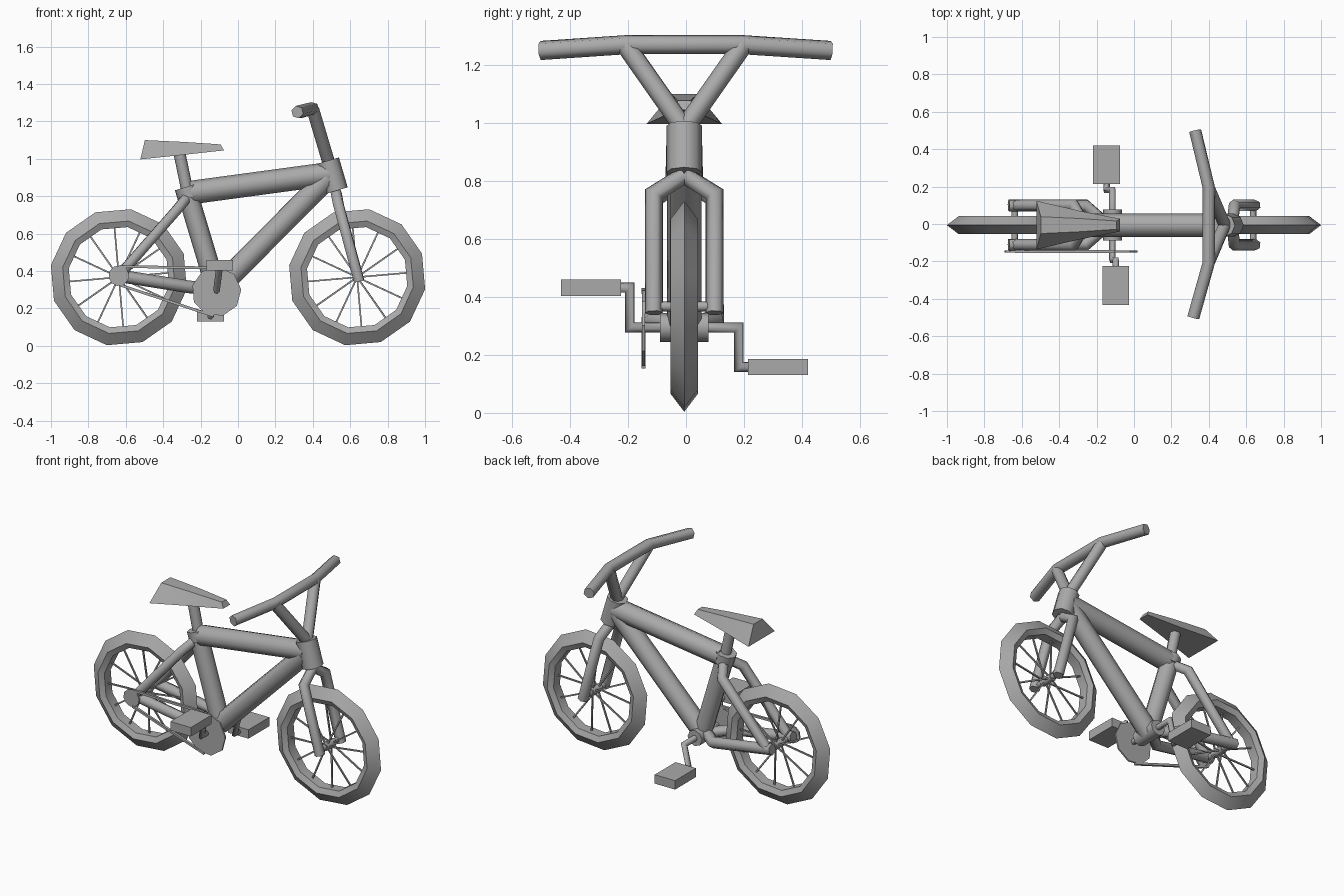
import bpy, bmesh, math
from mathutils import Vector

if "Cube" in bpy.data.objects:
    bpy.data.objects.remove(bpy.data.objects["Cube"])

GREY = bpy.data.materials.new("grey_paint")
GREY.diffuse_color = (0.4, 0.4, 0.4, 1)
GREY.use_nodes = True
GREY.node_tree.nodes["Principled BSDF"].inputs["Base Color"].default_value = GREY.diffuse_color
SHIFT = -0.006  # the bicycle's middle plane lies slightly off centre


def finish(name, bm, angle=None):
    bmesh.ops.recalc_face_normals(bm, faces=bm.faces)
    bmesh.ops.translate(bm, verts=bm.verts, vec=(0, SHIFT, 0))
    me = bpy.data.meshes.new(name)
    bm.to_mesh(me)
    bm.free()
    me.materials.append(GREY)
    ob = bpy.data.objects.new(name, me)
    bpy.context.collection.objects.link(ob)
    if angle:
        bpy.ops.object.select_all(action='DESELECT')
        ob.select_set(True)
        bpy.context.view_layer.objects.active = ob
        bpy.ops.object.shade_smooth_by_angle(angle=math.radians(angle))
    return ob


def add_tube(bm, path, r, sides=8):
    """Sweep a polygon along a path with mitred corners."""
    pts = [Vector(p) for p in path]
    dirs = [(b - a).normalized() for a, b in zip(pts, pts[1:])]
    u = dirs[0].orthogonal().normalized()
    v = dirs[0].cross(u)
    ring = []
    for i in range(sides):
        a = 2 * math.pi * i / sides
        ring.append(pts[0] + (u * math.cos(a) + v * math.sin(a)) * r)
    rings = [[bm.verts.new(c) for c in ring]]
    for k, d in enumerate(dirs):
        n = d if k == len(dirs) - 1 else (d + dirs[k + 1]).normalized()
        ring = [c + d * ((pts[k + 1] - c).dot(n) / d.dot(n)) for c in ring]
        rings.append([bm.verts.new(c) for c in ring])
    for a, b in zip(rings, rings[1:]):
        for i in range(sides):
            j = (i + 1) % sides
            bm.faces.new((a[i], a[j], b[j], b[i]))
    bm.faces.new(rings[0])
    bm.faces.new(rings[-1])


def tube(name, path, r, sides=8, angle=61):
    bm = bmesh.new()
    add_tube(bm, path, r, sides)
    return finish(name, bm, angle)


def box(name, lo, hi):
    bm = bmesh.new()
    bmesh.ops.create_cube(bm, size=1)
    for v in bm.verts:
        v.co = [(l + h) / 2 + c * (h - l) for l, h, c in zip(lo, hi, v.co)]
    return finish(name, bm)


WX, WZ = 0.637, 0.367
BB = (-0.115, 0.295)

# Wheels: twelve-sided tyre, spokes, hub and axle
section = [(0.369, 0), (0.305, 0.048), (0.272, 0.032), (0.272, -0.032), (0.305, -0.048)]
for side, cx in (("front", WX), ("rear", -WX)):
    bm = bmesh.new()
    rings = []
    for i in range(12):
        a = math.radians(20 + 30 * i)
        rings.append([bm.verts.new((cx + r * math.cos(a), y, WZ + r * math.sin(a)))
                      for r, y in section])
    for i in range(12):
        a, b = rings[i], rings[(i + 1) % 12]
        for k in range(5):
            m = (k + 1) % 5
            bm.faces.new((a[k], a[m], b[m], b[k]))
    finish(side + "_tyre", bm, 35)

    bm = bmesh.new()
    for i in range(12):
        a = math.radians(5 + 30 * i)
        y = 0.025 if i % 2 else -0.025
        add_tube(bm, [(cx, y, WZ), (cx + 0.275 * math.cos(a), 0, WZ + 0.275 * math.sin(a))],
                 0.006, 4)
    finish(side + "_spokes", bm)
    tube(side + "_hub", [(cx, -0.045, WZ), (cx, 0.045, WZ)], 0.025, 8)
    tube(side + "_axle", [(cx, -0.11, WZ), (cx, 0.11, WZ)], 0.018, 6)

# Main frame
tube("head_tube", [(0.48, 0, 0.99), (0.527, 0, 0.83)], 0.062)
tube("top_tube", [(-0.25, 0, 0.82), (0.49, 0, 0.92)], 0.063)
tube("down_tube", [(BB[0], 0, 0.30), (0.48, 0, 0.90)], 0.06)
tube("seat_tube", [(BB[0], 0, 0.30), (-0.265, 0, 0.80)], 0.055)
tube("seat_collar", [(-0.258, 0, 0.79), (-0.276, 0, 0.85)], 0.064)
tube("seat_post", [(-0.265, 0, 0.80), (-0.315, 0, 1.04)], 0.032)
tube("bottom_bracket", [(BB[0], -0.083, BB[1]), (BB[0], 0.083, BB[1])], 0.05)

# Paired tubes: fork legs, stays and handlebar risers
for side, s in (("right", -1), ("left", 1)):
    y = 0.105 * s
    tube("fork_leg_" + side, [(0.525, 0, 0.82), (0.537, y, 0.755), (0.648, y, 0.345)], 0.031, 6)
    tube("seat_stay_" + side, [(-0.26, 0, 0.81), (-0.32, y, 0.735), (-0.645, y, 0.365)], 0.031, 6)
    tube("chain_stay_" + side, [(-0.14, 0, 0.305), (-0.26, y, 0.315), (-0.67, y, 0.38)], 0.034, 6)
    tube("handlebar_riser_" + side, [(0.485, 0, 0.98), (0.40, 0.2 * s, 1.265)], 0.034)

# Handlebar
tube("handlebar", [(0.317, -0.495, 1.25), (0.40, -0.2, 1.27),
                   (0.40, 0.2, 1.27), (0.327, 0.505, 1.25)], 0.034, 6)

# Saddle: trapezoid sections from tail to nose
bm = bmesh.new()
prev = None
for xb, zb, wb, xt, zt, wt in [(-0.522, 0.997, 0.13, -0.498, 1.10, 0.045),
                               (-0.285, 1.022, 0.075, -0.285, 1.09, 0.035),
                               (-0.075, 1.045, 0.034, -0.093, 1.077, 0.022)]:
    ring = [bm.verts.new(c) for c in ((xb, -wb, zb), (xb, wb, zb), (xt, wt, zt), (xt, -wt, zt))]
    if prev:
        for i in range(4):
            j = (i + 1) % 4
            bm.faces.new((prev[i], prev[j], ring[j], ring[i]))
    else:
        bm.faces.new(ring)
    prev = ring
bm.faces.new(prev)
finish("saddle", bm, 30)

# Drivetrain: chainring, rear sprocket and chain runs
Y0, Y1 = -0.146, -0.136
tube("chainring", [(BB[0], Y0, BB[1] - 0.005), (BB[0], Y1, BB[1] - 0.005)], 0.133, 9, angle=30)
tube("rear_sprocket", [(-WX, Y0, 0.375), (-WX, Y1, 0.375)], 0.055, 10, angle=30)
tube("sprocket_axle", [(-WX, -0.14, 0.37), (-WX, -0.10, 0.37)], 0.018, 6)
tube("chain_top", [(-0.63, -0.141, 0.424), (-0.12, -0.141, 0.417)], 0.01, 4)
tube("chain_bottom", [(-0.63, -0.141, 0.325), (-0.13, -0.141, 0.16)], 0.01, 4)

# Cranks and pedals
for side, s, px, pz in (("right", -1, -0.097, 0.432), ("left", 1, -0.147, 0.158)):
    tube("crank_" + side, [(BB[0], 0.05 * s, BB[1]), (BB[0], 0.188 * s, BB[1]),
                           (px, 0.188 * s, pz), (px, 0.24 * s, pz)], 0.018, 6)
    y0, y1 = sorted((0.219 * s, 0.426 * s))
    box("pedal_" + side, (px - 0.071, y0, pz - 0.028), (px + 0.071, y1, pz + 0.028))
